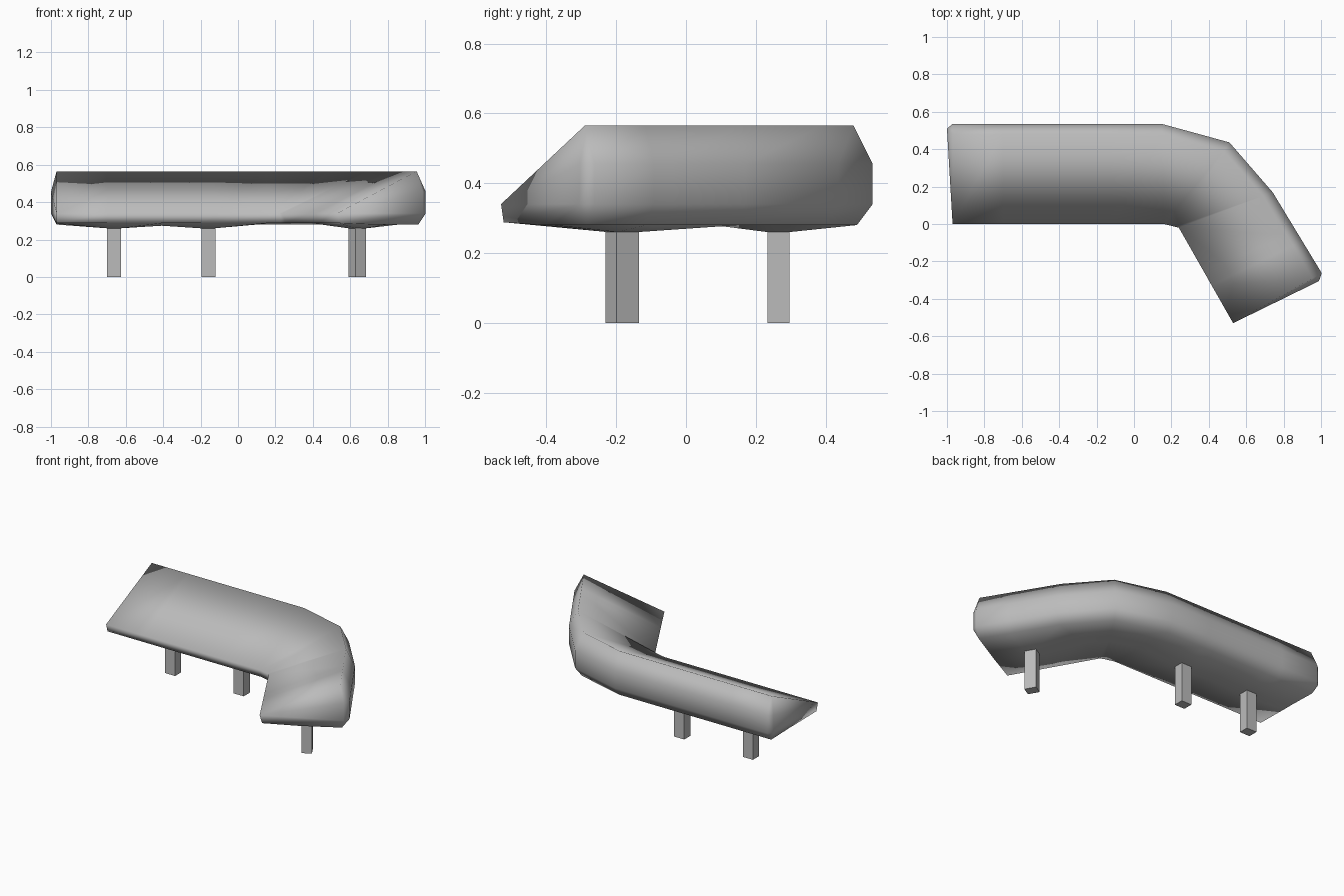
import bpy, bmesh, math
from mathutils import Vector, Matrix

if "Cube" in bpy.data.objects:
    bpy.data.objects.remove(bpy.data.objects["Cube"], do_unlink=True)

grey = bpy.data.materials.new("soft_grey")
grey.use_nodes = True
grey.diffuse_color = (0.5, 0.5, 0.5, 1)
grey.node_tree.nodes["Principled BSDF"].inputs["Base Color"].default_value = (0.5, 0.5, 0.5, 1)


def make_object(name, bm, smooth):
    bmesh.ops.recalc_face_normals(bm, faces=bm.faces)
    for f in bm.faces:
        f.smooth = smooth
    mesh = bpy.data.meshes.new(name)
    bm.to_mesh(mesh)
    bm.free()
    mesh.materials.append(grey)
    obj = bpy.data.objects.new(name, mesh)
    bpy.context.collection.objects.link(obj)
    return obj


# Key stations along the bend: front edge and top edge of the sloping seat
keys = [(Vector(f), Vector(t)) for f, t in (
    ((-.97, 0), (-.97, .48)), ((.16, 0), (.15, .48)), ((.22, -.015), (.48, .39)),
    ((.24, -.02), (.69, .15)), ((.53, -.53), (.955, -.29)))]


def between(i, t):
    (f0, t0), (f1, t1) = keys[i], keys[i + 1]
    return f0.lerp(f1, t), t0.lerp(t1, t)


# Each station also carries how far the underside sags towards a leg
SAG, MID, FLAT = .26, .274, .285
stations = [(*keys[0], FLAT)]
stations += [(*between(0, t), z) for t, z in
             ((.24, SAG), (.305, SAG), (.5, MID), (.685, SAG), (.75, SAG))]
stations += [(*keys[i], FLAT) for i in (1, 2, 3)]
stations += [(*between(3, t), SAG) for t in (.475, .605)]
stations += [(*keys[4], .28)]

# Wedge shell: section swept through the stations
bm = bmesh.new()
rings = []
for front, top, sag in stations:
    out = (top - front) / .48
    section = [(0, .34), (.48, .565), (.535, .455), (.535, .34), (.49, .28),
               (.298, sag), (.232, sag), (.015, .288)]
    rings.append([bm.verts.new((*(front + out * u), z)) for u, z in section])
for a, b in zip(rings, rings[1:]):
    for i in range(len(a)):
        j = (i + 1) % len(a)
        bm.faces.new((a[i], a[j], b[j], b[i]))

# End caps with a small bulge at the back corner
for ring, (front, top, _) in ((rings[0], stations[0]), (rings[-1], stations[-1])):
    out = (top - front).normalized()
    side = Vector((out.y, -out.x))
    if ring is rings[0]:
        side = -side
    corner = front + out * .51 + side * .03
    hi, lo = (bm.verts.new((*corner, z)) for z in (.455, .34))
    f, t, b1, b2, b3, m1, m2, f2 = ring
    for face in ((f, t, hi), (f, hi, lo), (t, b1, hi), (b1, b2, lo, hi),
                 (b2, b3, lo), (b3, m1, lo), (m1, m2, lo), (m2, f2, lo), (f2, f, lo)):
        bm.faces.new(face)
make_object("bench_seat", bm, True)


# Square legs
def leg(name, x, y, angle):
    bm = bmesh.new()
    bmesh.ops.create_cube(bm, size=1, matrix=Matrix.Translation((x, y, .135))
                          @ Matrix.Rotation(angle, 4, 'Z') @ Matrix.Diagonal((.074, .064, .27, 1)))
    make_object(name, bm, False)


leg("outer_leg", -.663, .265, 0)
leg("middle_leg", -.158, .265, 0)
leg("wing_leg", .637, -.183, math.radians(-60))
